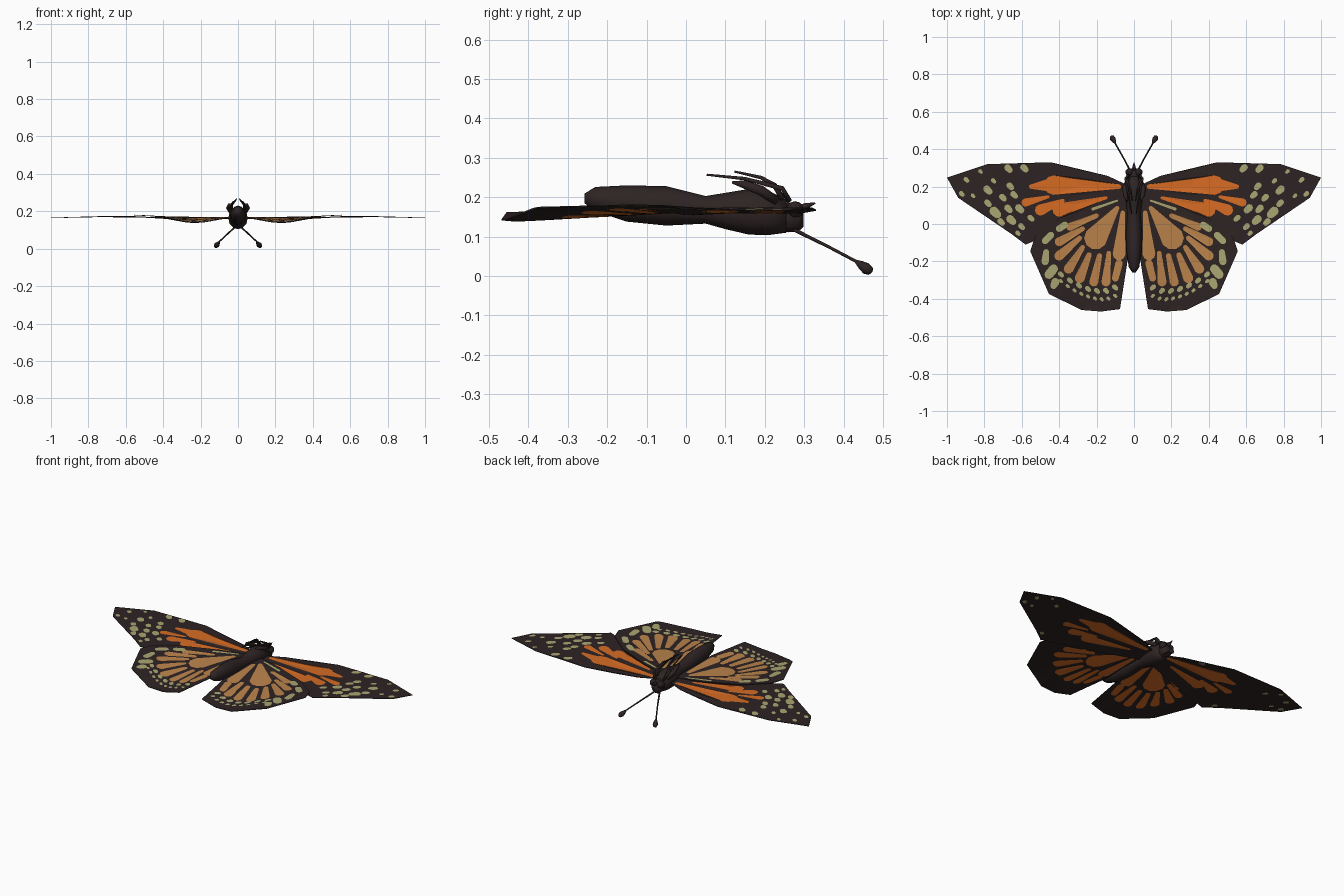
import bpy, bmesh, math
from mathutils import Vector
from mathutils.geometry import delaunay_2d_cdt

if "Cube" in bpy.data.objects:
    bpy.data.objects.remove(bpy.data.objects["Cube"])

def material(name, rgb):
    m = bpy.data.materials.new(name)
    m.diffuse_color = (*rgb, 1)
    m.use_nodes = True
    m.node_tree.nodes["Principled BSDF"].inputs["Base Color"].default_value = m.diffuse_color
    return m

DARK, ORANGE, TAN, CREAM = range(4)
MATS = [material("dark brown", (.027, .017, .017)), material("orange", (.68, .15, .018)),
        material("tan", (.50, .23, .072)), material("cream", (.40, .38, .17))]

def make(name, verts, faces, indices=None, smooth=False):
    me = bpy.data.meshes.new(name)
    me.from_pydata(verts, [], faces)
    for m in MATS if indices else MATS[:1]:
        me.materials.append(m)
    for i, p in enumerate(me.polygons):
        p.use_smooth = smooth
        if indices:
            p.material_index = indices[i]
    ob = bpy.data.objects.new(name, me)
    bpy.context.collection.objects.link(ob)
    return ob

def tube(name, path, sides=8, s=1):
    """Loft rings (x, y, z, side radius, up radius) along a path."""
    pts = [Vector((p[0] * s, p[1], p[2])) for p in path]
    verts, faces, n = [], [], sides
    for i, c in enumerate(pts):
        d = (pts[min(i + 1, len(pts) - 1)] - pts[max(i - 1, 0)]).normalized()
        if name in ("body", "head"):
            d = Vector((0, 1, 0))
        side = d.cross(Vector((0, 0, 1))).normalized()
        up = side.cross(d)
        for k in range(n):
            a = 2 * math.pi * k / n
            verts.append(c + side * path[i][3] * math.cos(a) + up * path[i][-1] * math.sin(a))
    for i in range(len(pts) - 1):
        for k in range(n):
            a, b = i * n + k, i * n + (k + 1) % n
            faces.append((b, a, a + n, b + n))
    faces.append(tuple(range(n)))
    faces.append(tuple(reversed(range(len(verts) - n, len(verts)))))
    return make(name, verts, faces, smooth=True)

# ---------- wings ----------
def height(x, y):
    """Gentle relief: a trough through the hind wing, raised outer half."""
    depth = min(max((.1 - y) / .55, 0), 1)
    rise = min(max((x - .3) / .25, 0), 1) * min(max((1.15 - x) / .4, 0), 1)
    return .164 + .012 * rise - .03 * depth * math.exp(-((x - .23) / .13) ** 2)

def leaf(x0, y0, x1, y1, r0, r1):
    """Tapered, round-ended patch between two points, counter-clockwise."""
    a = math.atan2(y1 - y0, x1 - x0)
    pts = []
    for cx, cy, r, start in ((x1, y1, r1, a - math.pi / 2), (x0, y0, r0, a + math.pi / 2)):
        for k in range(6):
            t = start + math.pi * k / 5
            pts.append((cx + r * math.cos(t), cy + r * math.sin(t)))
    return pts

def spot(x, y, r):
    return leaf(x - r * .3, y - r * .3, x + r * .3, y + r * .3, r * .7, r * .8)

def wing(name, outline, patches, lift, s):
    """Cut the patches into the outline, then build upper and lower skins with a rim.
    patches: (polygon, upper colour, lower colour)"""
    pts, loops = [], []
    for poly in [outline] + [p[0] for p in patches]:
        loops.append(list(range(len(pts), len(pts) + len(poly))))
        pts += [Vector(p) for p in poly]
    for i in range(24):                       # inner points that carry the relief
        for j in range(20):
            pts.append(Vector((.021 + i * .045, -.478 + j * .0452)))
    v, _, f, _, _, orig = delaunay_2d_cdt(pts, [], loops, 1, 1e-5)
    keep = [(list(t), o) for t, o in zip(f, orig) if 0 in o]
    used = {i: n for n, i in enumerate(sorted({i for t, _ in keep for i in t}))}
    N, half = len(used), .0015
    flat = [v[i] for i in used]
    verts = [(p.x * s, p.y, height(p.x, p.y) + lift + h) for h in (half, -half) for p in flat]
    faces, mats, edges = [], [], set()
    for t, o in keep:
        t = [used[i] for i in t]
        top = max(o)
        edges.update(zip(t, t[1:] + t[:1]))
        low = [i + N for i in reversed(t)]
        faces += [t, low]
        mats += [patches[top - 1][1], patches[top - 1][2]] if top else [DARK, DARK]
    for a, b in edges:
        if (b, a) not in edges:
            faces.append([b, a, a + N, b + N])
            mats.append(DARK)
    if s < 0:
        faces = [list(reversed(t)) for t in faces]
    make(name, verts, faces, mats)

fore_outline = [(.03, .09), (.3, 0), (.58, -.11), (.66, -.05), (.94, .14), (1, .248), (.785, .32),
                (.445, .33), (.14, .257), (.05, .215), (.03, .17)]
fore_cells = [(.08, .2, .43, .208, .012, .052), (.43, .21, .55, .2, .04, .012),
              (.15, .14, .40, .075, .008, .036), (.38, .125, .5, .075, .01, .03),
              (.46, .145, .58, .115, .008, .022)]
fore_spots = [(.67, .295, .022), (.585, .297, .022), (.895, .235, .015), (.75, .23, .014),
              (.78, .18, .024), (.92, .16, .015), (.66, .2, .02), (.64, .155, .02),
              (.70, .14, .02), (.61, .08, .024), (.67, .08, .022), (.78, .11, .02),
              (.74, .06, .03), (.655, .02, .026), (.71, .01, .02), (.6, -.015, .018),
              (.55, .03, .018), (.62, -.05, .014), (.86, .15, .012), (.82, .28, .012)]
fore = [(leaf(*c), ORANGE, ORANGE) for c in fore_cells]
fore += [(spot(*c), CREAM, CREAM if c[2] < .016 else DARK) for c in fore_spots]

hind_outline = [(.02, .05), (.035, -.2), (.075, -.455), (.176, -.468), (.28, -.46), (.455, -.374),
                (.555, -.145), (.53, -.07), (.4, .03), (.2, .115), (.03, .16)]
hind_cells = [(.09, .085, .205, -.075, .012, .062), (.06, .06, .08, -.16, .012, .034),
              (.08, -.21, .1, -.29, .02, .018), (.135, -.155, .15, -.31, .012, .024),
              (.185, -.17, .215, -.31, .014, .024), (.24, -.165, .29, -.29, .014, .027),
              (.275, -.125, .35, -.24, .013, .026), (.29, -.075, .4, -.17, .013, .026),
              (.275, -.025, .4, -.095, .013, .024), (.2, .045, .34, -.015, .012, .022)]
hind = [(leaf(*c), TAN, ORANGE) for c in hind_cells]
# leading streak and the broad pale patches of the outer edge
for c in [(.09, .125, .22, .08, .005, .008), (.37, -.005, .40, -.025, .018, .018),
          (.445, -.06, .475, -.09, .018, .018), (.47, -.15, .475, -.2, .016, .02),
          (.43, -.24, .455, -.27, .024, .024), (.42, -.31, .43, -.33, .022, .018)]:
    hind.append((leaf(*c), CREAM, DARK))
# two rows of marginal spots following the hem
for count, r, inset in ((7, .016, 0), (9, .011, .045)):
    for i in range(count):
        t = i / (count - 1)
        x = .1 + .29 * t
        y = -.41 + .10 * t ** 2.2 + .03 * (1 - t) ** 6 + .01 - inset * (1 - .2 * t)
        hind.append((spot(x, y + .03, r), CREAM, DARK))

for s, side in ((1, "right"), (-1, "left")):
    wing(side + "_fore_wing", fore_outline, fore, -.004, s)
    wing(side + "_hind_wing", hind_outline, hind, .004, s)

# ---------- body ----------
tube("body", [(0, -.258, .197, .01, .012), (0, -.23, .195, .028, .031), (0, -.15, .184, .04, .046),
              (0, -.05, .178, .043, .05), (0, .05, .168, .036, .035), (0, .10, .165, .042, .046),
              (0, .16, .163, .052, .058), (0, .21, .16, .05, .056), (0, .255, .152, .034, .042)], 12)
tube("head", [(0, .24, .15, .03, .036), (0, .26, .149, .036, .04), (0, .285, .147, .034, .036),
              (0, .298, .146, .018, .022)], 10)
tube("mouth_parts", [(0, .28, .165, .014), (0, .305, .178, .009), (0, .328, .185, .002)], 6)

# ---------- eyes, antennae, legs ----------
leg_paths = [
    [(.03, .262, .19, .007), (.045, .245, .222, .007), (.028, .15, .247, .005), (.012, .053, .257, .003)],
    [(.03, .245, .195, .008), (.035, .225, .23, .007), (.02, .19, .25, .005), (.008, .123, .265, .003)],
    [(.035, .23, .19, .012), (.05, .19, .217, .014), (.045, .15, .232, .012), (.035, .118, .238, .004)]]
for s, side in ((1, "right"), (-1, "left")):
    tube(side + "_antenna", [(.015, .275, .117, .005), (.06, .36, .075, .004), (.1, .43, .038, .004),
                             (.107, .444, .028, .011), (.114, .457, .019, .015),
                             (.119, .468, .013, .011), (.121, .472, .011, .003)], 8, s)
    for leg, path in zip(("front", "middle", "rear"), leg_paths):
        tube(side + "_" + leg + "_leg", path, 6, s)
    bm = bmesh.new()
    bmesh.ops.create_icosphere(bm, subdivisions=2, radius=.022)
    for v in bm.verts:
        v.co += Vector((.024 * s, .277, .168))
    eye = make(side + "_eye", [], [])
    bm.to_mesh(eye.data)
    bm.free()
